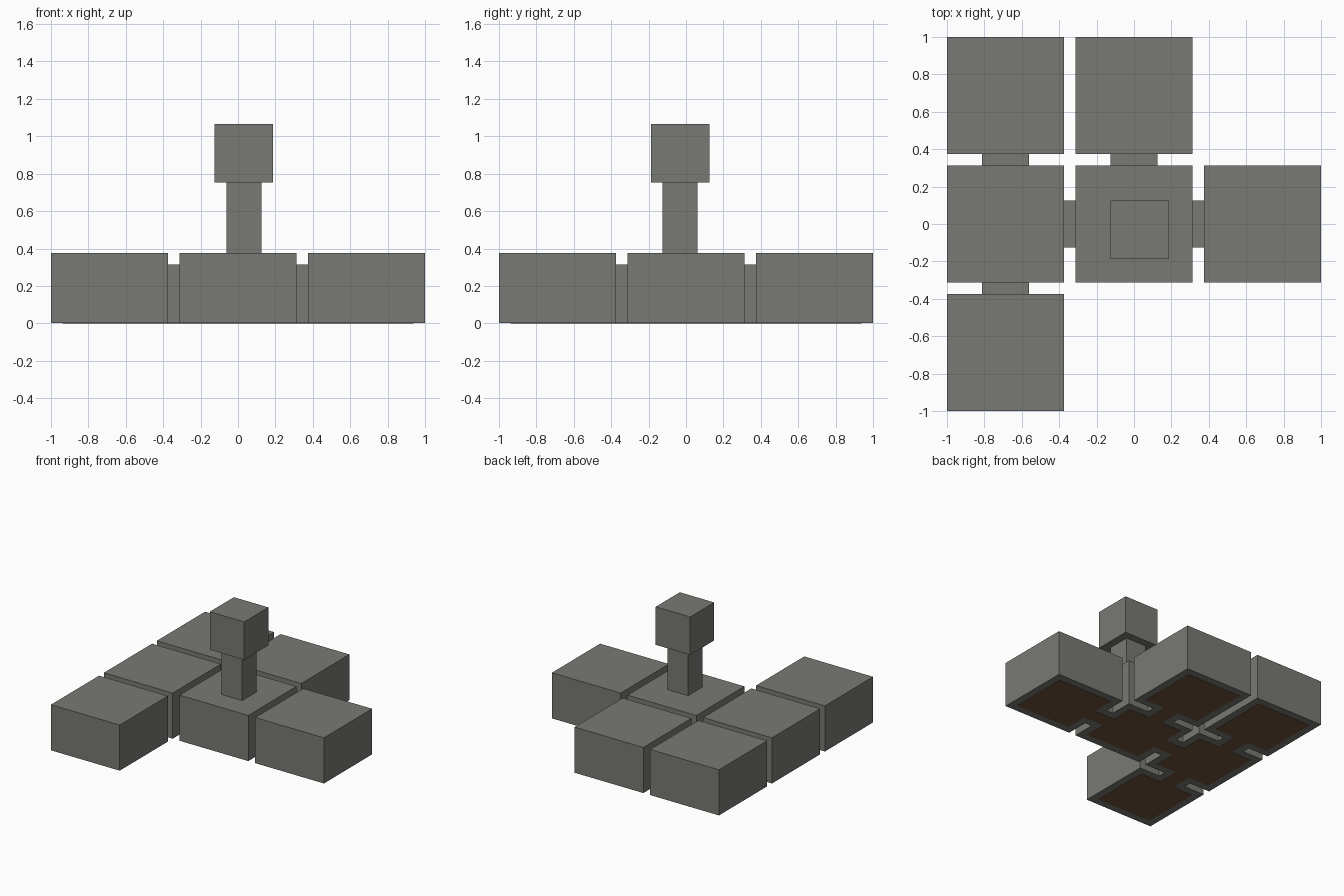
import bpy
import bmesh
from mathutils import Matrix, Vector

cube = bpy.data.objects.get("Cube")
if cube:
    bpy.data.objects.remove(cube, do_unlink=True)

U = 1 / 16          # wall thickness, the module every size is built on
STEP = 11 * U       # spacing between room centres
PLATE = 0.002       # floor plate thickness


def material(name, rgb):
    mat = bpy.data.materials.new(name)
    mat.use_nodes = True
    color = (*rgb, 1)
    mat.diffuse_color = color
    mat.node_tree.nodes["Principled BSDF"].inputs["Base Color"].default_value = color
    return mat


GREY = material("stone grey", (0.19, 0.195, 0.175))
BROWN = material("floor brown", (0.162, 0.085, 0.042))


def box(name, center, size, z, mat):
    """Box with its base at z; center is (x, y), size is (x, y, height)."""
    bm = bmesh.new()
    place = Matrix.Translation((center[0], center[1], z + size[2] / 2))
    bmesh.ops.create_cube(bm, size=1, matrix=place @ Matrix.Diagonal((*size, 1)))
    mesh = bpy.data.meshes.new(name)
    bm.to_mesh(mesh)
    bm.free()
    mesh.materials.append(mat)
    obj = bpy.data.objects.new(name, mesh)
    bpy.context.scene.collection.objects.link(obj)
    return obj


# Rooms on a three by three layout, each with a floor plate framed by the walls
rooms = {
    "back_right": (-1, 1), "back_middle": (0, 1),
    "middle_right": (-1, 0), "center": (0, 0), "middle_left": (1, 0),
    "front_right": (-1, -1),
}
for name, cell in rooms.items():
    pos = Vector(cell) * STEP
    box(name + "_room", pos, (10 * U, 10 * U, 6 * U), PLATE, GREY)
    box(name + "_floor", pos, (8 * U, 8 * U, PLATE), 0, BROWN)

# Passages joining neighbouring rooms, with narrow floor strips through them
passages = [
    ("back_right", "middle_right"), ("middle_right", "front_right"),
    ("back_middle", "center"), ("middle_right", "center"),
    ("center", "middle_left"),
]
for first, second in passages:
    a, b = Vector(rooms[first]), Vector(rooms[second])
    mid = (a + b) * STEP / 2
    along_x = a.y == b.y
    name = first + "_to_" + second
    wall = (U, 4 * U) if along_x else (4 * U, U)
    strip = (3 * U, 2 * U) if along_x else (2 * U, 3 * U)
    box(name + "_passage", mid, (*wall, 5 * U), PLATE, GREY)
    box(name + "_passage_floor", mid, (*strip, PLATE), 0, BROWN)

# Tower above the central room
tower = (U / 2, -U / 2)
box("tower_shaft", tower, (3 * U, 3 * U, 6 * U), 6 * U + PLATE, GREY)
box("tower_top", tower, (5 * U, 5 * U, 5 * U), 12 * U + PLATE, GREY)
